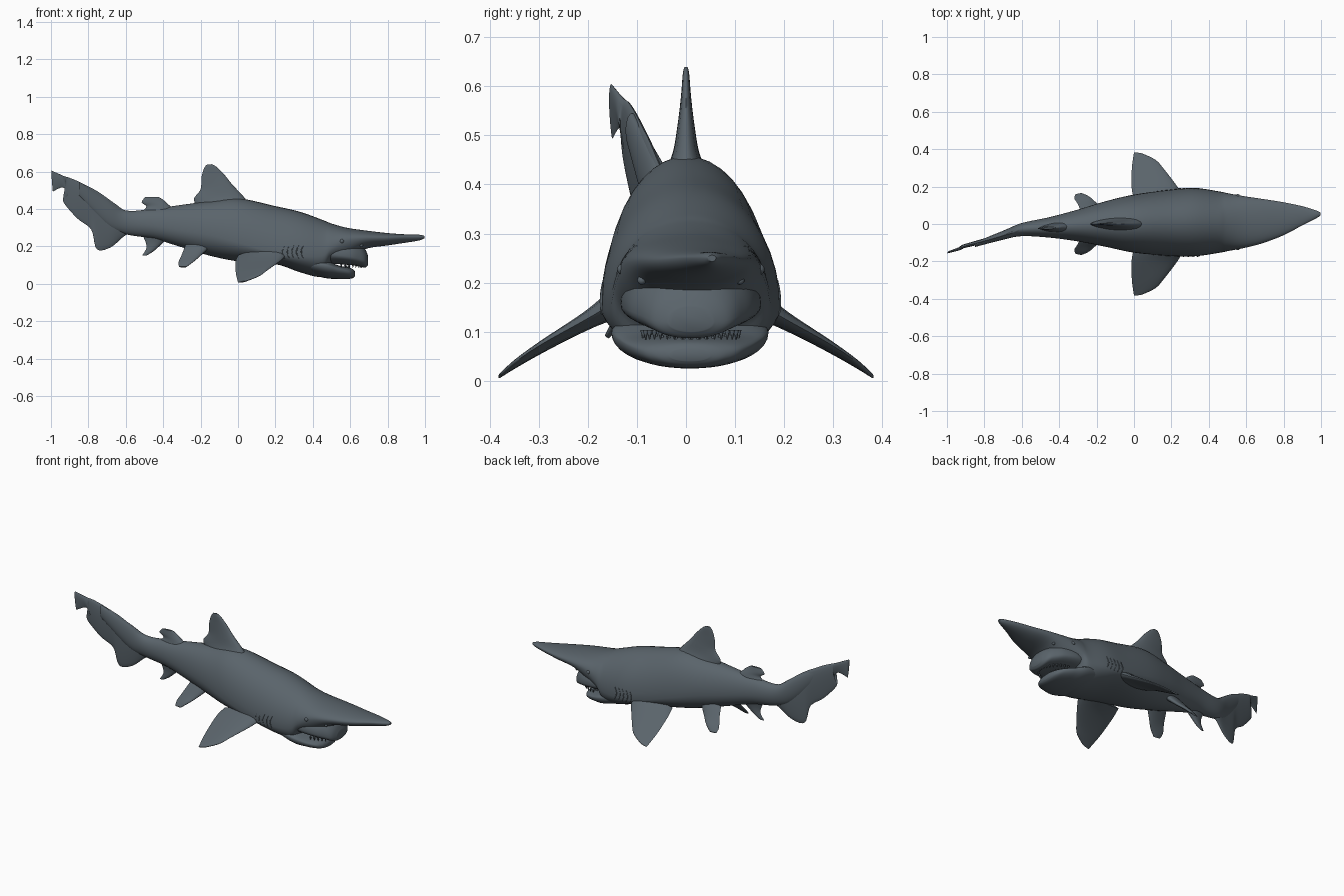
import bpy, bmesh, math
from mathutils import Vector, Matrix

if "Cube" in bpy.data.objects:
    bpy.data.objects.remove(bpy.data.objects["Cube"])

skin = bpy.data.materials.new("slate grey skin")
skin.use_nodes = True
COLOUR = (0.102, 0.127, 0.147, 1)
skin.diffuse_color = COLOUR
skin.node_tree.nodes["Principled BSDF"].inputs["Base Color"].default_value = COLOUR


def finish(name, bm, angle=60):
    bmesh.ops.recalc_face_normals(bm, faces=bm.faces)
    mesh = bpy.data.meshes.new(name)
    bm.to_mesh(mesh)
    bm.free()
    mesh.materials.append(skin)
    ob = bpy.data.objects.new(name, mesh)
    bpy.context.scene.collection.objects.link(ob)
    bpy.ops.object.select_all(action='DESELECT')
    ob.select_set(True)
    bpy.context.view_layer.objects.active = ob
    bpy.ops.object.shade_smooth_by_angle(angle=math.radians(angle))


def smooth_stations(rows, steps):
    """Catmull-Rom interpolation through the rows of a table."""
    out = []
    for i in range(len(rows) - 1):
        a, b, c, d = (rows[max(0, min(len(rows) - 1, i + k))] for k in (-1, 0, 1, 2))
        for s in range(steps):
            t = s / steps
            out.append([q + t / 2 * (r - p + t * (2 * p - 5 * q + 4 * r - w + t * (3 * (q - r) + w - p)))
                        for p, q, r, w in zip(a, b, c, d)])
    return out + [list(rows[-1])]


def skin_rings(name, rings):
    bm = bmesh.new()
    loops = [[bm.verts.new(p) for p in ring] for ring in rings]
    n = len(loops[0])
    for a, b in zip(loops, loops[1:]):
        for i in range(n):
            bm.faces.new((a[i], a[(i + 1) % n], b[(i + 1) % n], b[i]))
    bm.faces.new(loops[0])
    bm.faces.new(loops[-1])
    finish(name, bm)


def spow(v, p):
    return math.copysign(abs(v) ** p, v)


def body_loft(name, rows, power=1.0, sides=40):
    """Rows hold x, centre y, half width, top z, widest z, bottom z."""
    rings = []
    for x, cy, hw, top, mid, bot in smooth_stations(rows, 6):
        ring = []
        for i in range(sides):
            t = math.tau * i / sides
            c, s = spow(math.cos(t), power), spow(math.sin(t), power)
            ring.append((x, cy + hw * c, mid + s * (top - mid if s > 0 else mid - bot)))
        rings.append(ring)
    skin_rings(name, rings)


def fin(name, rows, normal, sides=20):
    """Rows hold leading point, trailing point and half thickness."""
    normal = Vector(normal).normalized()
    rings = []
    for row in smooth_stations(rows, 5):
        lead, trail, thick = Vector(row[:3]), Vector(row[3:6]), row[6]
        ring = []
        for i in range(sides):
            t = math.tau * i / sides
            along = (1 - math.cos(t)) / 2
            ring.append(lead.lerp(trail, along) + normal * thick * math.sin(t) * (1.25 - 0.7 * along))
        rings.append(ring)
    skin_rings(name, rings)


def ball(name, centre, radius):
    bm = bmesh.new()
    bmesh.ops.create_uvsphere(bm, u_segments=16, v_segments=10, radius=radius,
                              matrix=Matrix.Translation(centre))
    finish(name, bm)


# Body with long flattened snout
body_loft("body_and_snout", [
    (-.85, -.11, .013, .545, .51, .47), (-.7, -.06, .024, .455, .38, .31),
    (-.6, -.03, .035, .392, .33, .265), (-.45, -.018, .055, .402, .31, .24),
    (-.3, -.008, .085, .422, .285, .195), (-.15, 0, .122, .442, .26, .15),
    (0, .002, .155, .457, .22, .12), (.2, .006, .178, .415, .162, .105),
    (.33, .01, .182, .385, .148, .062), (.45, .01, .165, .342, .15, .037),
    (.5, .01, .155, .322, .19, .1), (.58, .01, .14, .3, .23, .125),
    (.68, .015, .12, .285, .243, .185), (.8, .028, .088, .271, .245, .205),
    (.9, .044, .051, .264, .25, .22), (.97, .051, .023, .262, .25, .232),
    (.997, .053, .008, .256, .25, .243)])

# Jaws
body_loft("upper_jaw", [
    (.42, .008, .135, .25, .17, .1), (.52, .01, .143, .25, .155, .105),
    (.6, .01, .13, .24, .145, .1), (.65, .01, .105, .22, .135, .092),
    (.68, .01, .08, .185, .125, .087), (.695, .01, .045, .15, .12, .1)], .95)
body_loft("lower_jaw", [
    (.3, .008, .13, .15, .12, .085), (.45, .008, .16, .135, .1, .034),
    (.53, .008, .14, .1, .08, .026), (.59, .008, .108, .087, .064, .026),
    (.615, .008, .075, .078, .055, .031), (.625, .008, .04, .066, .052, .04)], .95)


# Teeth along both jaws
def teeth(name, x0, reach, width, z, length, count=17):
    bm = bmesh.new()
    for i in range(count):
        t = math.pi * (i / (count - 1) - .5) * .85
        spot = Vector((x0 + reach * math.cos(t), .01 + width * math.sin(t), z))
        bmesh.ops.create_cone(bm, segments=6, radius1=.006, radius2=.001, depth=abs(length),
                              cap_ends=True, matrix=Matrix.Translation(spot)
                              @ Matrix.Rotation(0 if length > 0 else math.pi, 4, 'X'))
    finish(name, bm)


teeth("upper_teeth", .52, .14, .1, .094, -.02)
teeth("lower_teeth", .47, .125, .095, .09, .018)

# Fins on the midline
fin("first_dorsal_fin", [
    (.07, 0, .41, -.22, 0, .41, .052), (.03, 0, .466, -.235, 0, .455, .029),
    (-.03, 0, .53, -.2, 0, .505, .018), (-.07, 0, .58, -.195, 0, .57, .011),
    (-.115, 0, .625, -.18, 0, .62, .007), (-.14, 0, .639, -.165, 0, .638, .004)], (0, 1, 0))
fin("second_dorsal_fin", [
    (-.33, -.013, .39, -.54, -.024, .37, .03), (-.37, -.016, .422, -.49, -.022, .41, .02),
    (-.395, -.018, .445, -.515, -.024, .436, .012), (-.425, -.02, .465, -.495, -.024, .464, .006)], (0, 1, 0))
fin("anal_fin", [
    (-.36, -.014, .26, -.52, -.022, .28, .028), (-.4, -.016, .22, -.495, -.022, .225, .016),
    (-.45, -.02, .175, -.49, -.022, .19, .01), (-.49, -.022, .15, -.512, -.024, .152, .004)], (0, 1, 0))
fin("tail_fin", [
    (-.53, -.022, .385, -.53, -.022, .275, .03), (-.6, -.03, .39, -.6, -.03, .26, .026),
    (-.66, -.05, .43, -.68, -.05, .195, .02), (-.74, -.074, .487, -.755, -.07, .185, .017),
    (-.79, -.088, .515, -.785, -.083, .29, .016), (-.86, -.106, .55, -.86, -.105, .35, .014),
    (-.905, -.118, .568, -.935, -.125, .44, .012), (-.925, -.126, .574, -.91, -.126, .47, .011),
    (-.945, -.135, .582, -.935, -.134, .515, .01), (-.997, -.152, .605, -.99, -.15, .493, .006)], (.3, 1, 0))

# Paired parts, mirrored across the body
for side, s in (("left", 1), ("right", -1)):
    fin(side + "_pectoral_fin", [
        (.27, s * .13, .17, 0, s * .13, .15, .035), (.235, s * .195, .13, -.012, s * .19, .122, .02),
        (.163, s * .29, .077, -.012, s * .29, .062, .011), (.115, s * .343, .042, -.005, s * .35, .026, .007),
        (.045, s * .376, .014, 0, s * .382, .006, .004)], (0, s * .58, .81))
    fin(side + "_pelvic_fin", [
        (-.15, s * .07, .2, -.28, s * .06, .21, .02), (-.2, s * .112, .15, -.3, s * .105, .157, .012),
        (-.238, s * .145, .118, -.318, s * .135, .115, .009), (-.275, s * .163, .09, -.315, s * .157, .09, .005)],
        (0, s * .7, .7))

    ball(side + "_eye", (.555, .01 + s * .138, .227), .012)
    ball(side + "_nostril", (.66, .01 + s * .1, .205), .009)

    # Gill slits as slim curved ridges following the flank
    for k in range(5):
        ridge = []
        for j in range(9):
            u = j / 8
            z = .135 + .07 * u
            swell = math.sin(math.pi * u)
            x = .25 + .025 * k - .012 * swell
            y = .009 + s * .182 * math.sqrt(1 - ((z - .153) / .24) ** 2)
            r = .001 + .002 * swell
            ridge.append([(x + r * math.cos(a * math.tau / 8), y + r * math.sin(a * math.tau / 8), z)
                          for a in range(8)])
        skin_rings(f"{side}_gill_{k + 1}", ridge)
